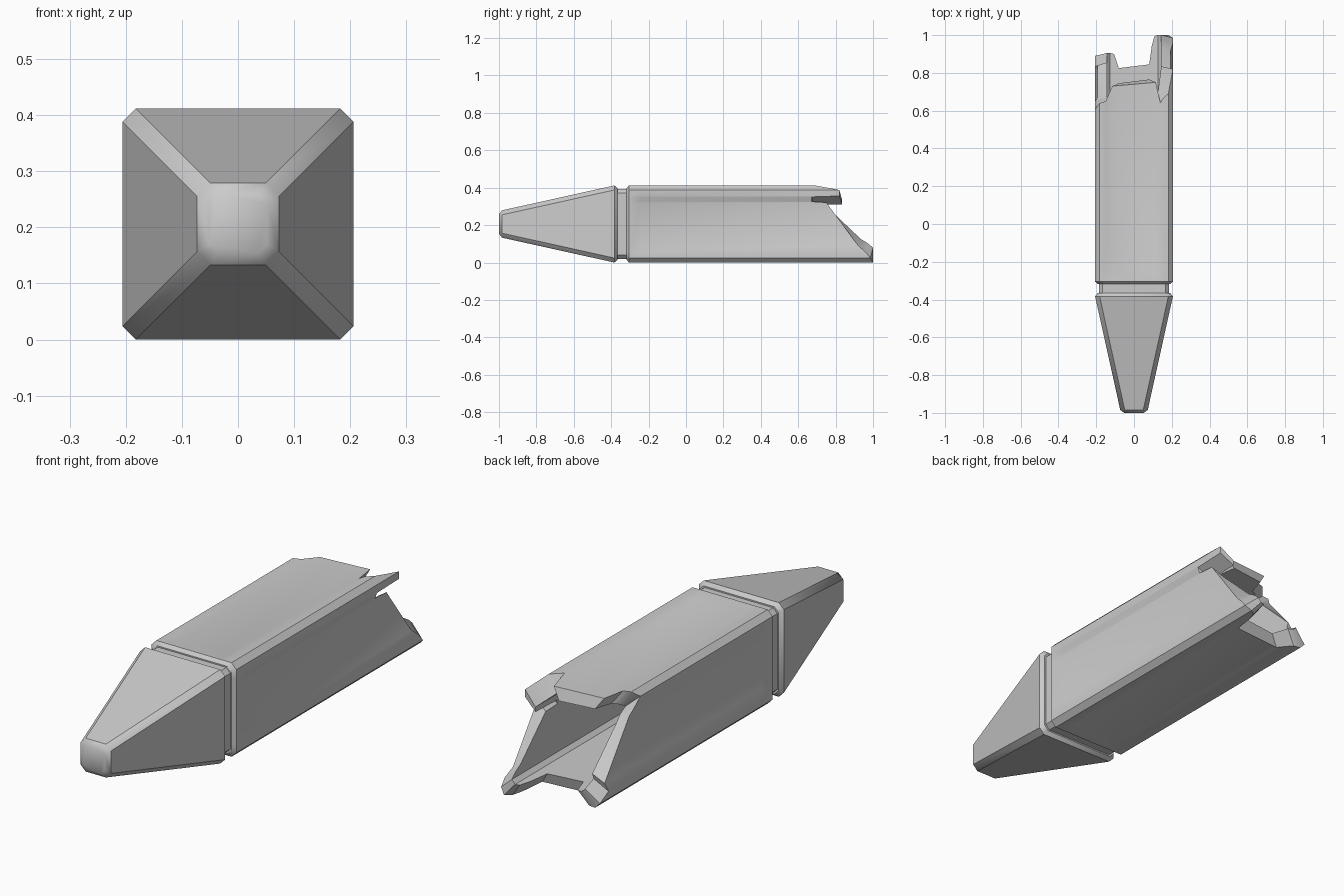
import bpy, bmesh, math

if "Cube" in bpy.data.objects:
    bpy.data.objects.remove(bpy.data.objects["Cube"])

CZ = 0.206      # height of the long axis
H = 0.206       # half width of the body
FLAT = 0.182    # half width of each flat face (the rest is corner chamfer)


def loft(name, rings, angle):
    """Skin closed rings of equal length and cap both ends."""
    bm = bmesh.new()
    loops = [[bm.verts.new(p) for p in ring] for ring in rings]
    n = len(loops[0])
    for a, b in zip(loops, loops[1:]):
        for i in range(n):
            j = (i + 1) % n
            bm.faces.new((a[i], a[j], b[j], b[i]))
    bm.faces.new(loops[0])
    bm.faces.new(loops[-1])
    bmesh.ops.recalc_face_normals(bm, faces=bm.faces)
    me = bpy.data.meshes.new(name)
    bm.to_mesh(me)
    bm.free()
    ob = bpy.data.objects.new(name, me)
    bpy.context.collection.objects.link(ob)
    bpy.ops.object.select_all(action='DESELECT')
    ob.select_set(True)
    bpy.context.view_layer.objects.active = ob
    bpy.ops.object.shade_smooth_by_angle(angle=math.radians(angle))
    return ob


def place(side, t, h):
    """Point at offset t along one of four sides, h out from the axis."""
    x, z = ((t, -h), (h, t), (-t, h), (-h, -t))[side]
    return x, z


def octagon(y, h, c):
    pts = [place(s, t, h) for s in range(4) for t in (-(h - c), h - c)]
    return [(x, y, CZ + z) for x, z in pts]


# pointed tip and its rim
loft("tip", [octagon(-0.366, 0.192, 0.02), octagon(-0.383, H, 0.024),
             octagon(-0.984, 0.073, 0.024), octagon(-1.0, 0.052, 0.016)], 40)

# narrow neck in the groove
loft("neck", [octagon(-0.372, 0.186, 0.02), octagon(-0.30, 0.186, 0.02)], 30)

# broken hollow shaft: per side, (offset, y where the wall breaks off)
BREAK = (
    # bottom, -x to +x
    ((-FLAT, .89), (-.15, .885), (-.115, .81), (.115, .83), (.135, .93), (.155, .98), (FLAT, 1.0)),
    # right, going up
    ((-FLAT, .985), (-.15, .96), (-.115, .92), (.115, .75), (.12, .67), (.145, .67), (.15, .82), (FLAT, .82)),
    # top, +x to -x
    ((-FLAT, .69), (-.15, .66), (-.14, .64), (-.115, .75), (.115, .73), (.15, .65), (FLAT, .64)),
    # left, going down
    ((-FLAT, .61), (-.15, .65), (-.115, .67), (.115, .84), (.15, .83), (FLAT, .89)),
)


def shaft_ring(y=None, scale=1.0, recess=0.0, shift=0.0):
    ring = []
    for s, pts in enumerate(BREAK):
        for t, end in pts:
            d = recess * min(1, max(0, (0.15 - abs(t)) / 0.035))
            x, z = place(s, t, H - d)
            yy = min(1.0, end + shift) if y is None else y
            ring.append((x * scale, yy, CZ + z * scale))
    return ring


loft("broken_shaft", [
    shaft_ring(-0.318, 0.93),
    shaft_ring(-0.305),
    shaft_ring(-0.29),
    shaft_ring(-0.24, recess=0.012),
    shaft_ring(recess=0.012),
    shaft_ring(scale=0.7, shift=0.015),
    shaft_ring(-0.22, 0.7),
], 30)
